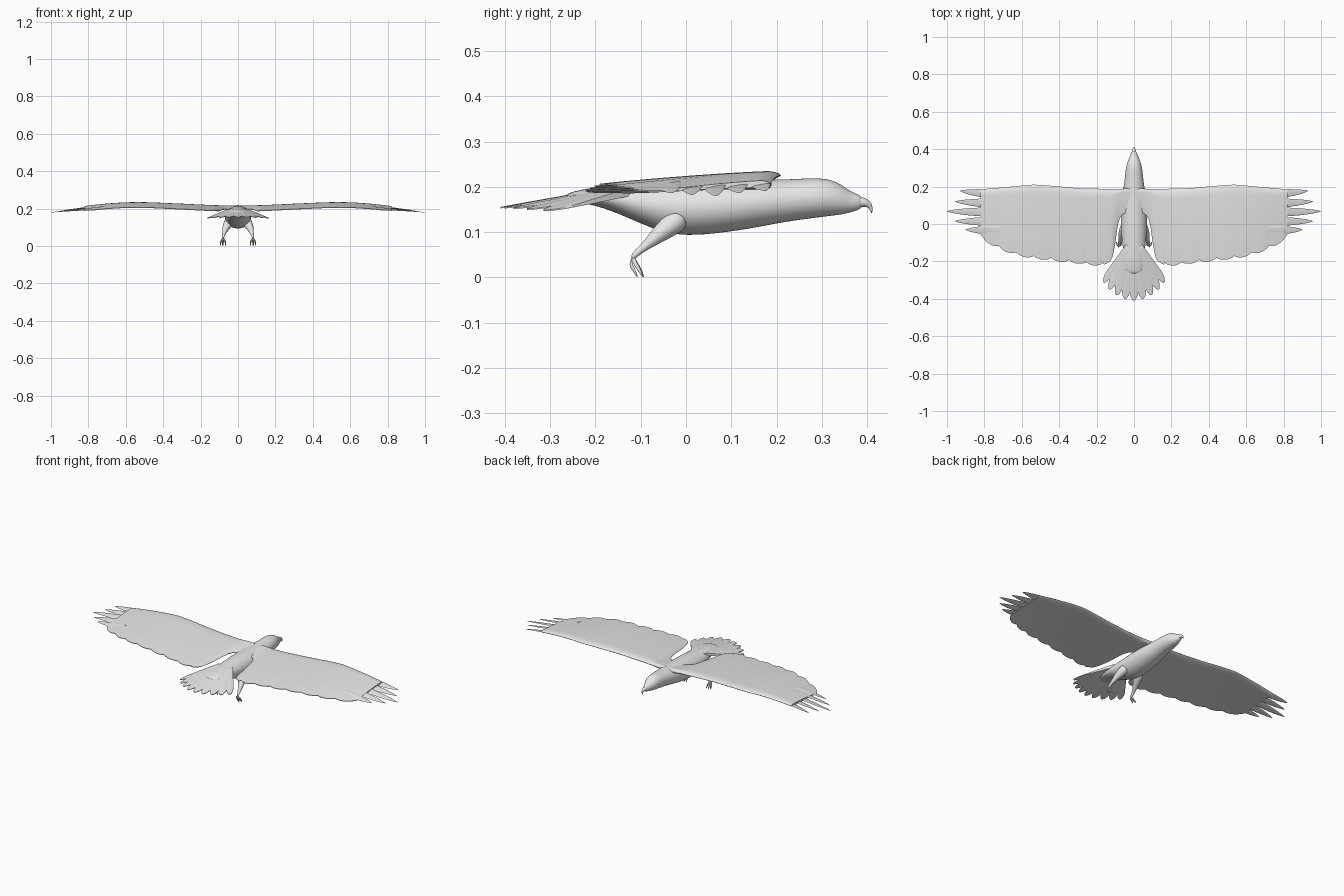
import bpy, bmesh
from math import sin, cos, pi, sqrt, radians
from mathutils import Vector

cube = bpy.data.objects.get("Cube")
if cube:
    bpy.data.objects.remove(cube, do_unlink=True)

plumage = bpy.data.materials.new("pale_grey")
plumage.use_nodes = True
GREY = (0.8, 0.8, 0.8, 1)
plumage.diffuse_color = GREY
plumage.node_tree.nodes["Principled BSDF"].inputs["Base Color"].default_value = GREY


def curve(points, t):
    """Smoothly interpolate (t, value) pairs with a monotone-ish cubic."""
    if t <= points[0][0]:
        return points[0][1]
    slopes = [(b[1] - a[1]) / (b[0] - a[0]) for a, b in zip(points, points[1:])]
    for i, (a, b) in enumerate(zip(points, points[1:])):
        if t <= b[0]:
            w = b[0] - a[0]
            m0 = (slopes[max(i - 1, 0)] + slopes[i]) / 2
            m1 = (slopes[i] + slopes[min(i + 1, len(slopes) - 1)]) / 2
            s = (t - a[0]) / w
            return (a[1] * (1 + 2 * s) * (1 - s) ** 2 + m0 * w * s * (1 - s) ** 2
                    + b[1] * s * s * (3 - 2 * s) + m1 * w * s * s * (s - 1))
    return points[-1][1]


def loft(name, rings, mirror=False, subdivide=0):
    """Skin a list of closed rings and cap both ends."""
    bm = bmesh.new()
    loops = [[bm.verts.new(p) for p in ring] for ring in rings]
    n = len(loops[0])
    for a, b in zip(loops, loops[1:]):
        for i in range(n):
            j = (i + 1) % n
            bm.faces.new((a[i], a[j], b[j], b[i]))
    bm.faces.new(loops[0])
    bm.faces.new(loops[-1])
    bmesh.ops.recalc_face_normals(bm, faces=bm.faces)
    mesh = bpy.data.meshes.new(name)
    bm.to_mesh(mesh)
    bm.free()
    mesh.materials.append(plumage)
    obj = bpy.data.objects.new(name, mesh)
    bpy.context.collection.objects.link(obj)
    if mirror:
        obj.modifiers.new("mirror", "MIRROR").use_mirror_merge = False
    if subdivide:
        mod = obj.modifiers.new("subdivision", "SUBSURF")
        mod.levels = mod.render_levels = subdivide
    bpy.ops.object.select_all(action="DESELECT")
    obj.select_set(True)
    bpy.context.view_layer.objects.active = obj
    bpy.ops.object.shade_smooth_by_angle(angle=radians(60))
    return obj


def tube(name, path, mirror=False):
    """Tapered round tube through (x, y, z, radius) points."""
    pts = [Vector(p[:3]) for p in path]
    rings = []
    for i, p in enumerate(pts):
        tangent = pts[min(i + 1, len(pts) - 1)] - pts[max(i - 1, 0)]
        q = tangent.to_track_quat("Z", "Y")
        rings.append([p + q @ Vector((cos(k * pi / 4), sin(k * pi / 4), 0)) * path[i][3]
                      for k in range(8)])
    return loft(name, rings, mirror, 2)


# Body and head: (y, bottom, top, half width)
STATIONS = [(-0.27, 0.170, 0.186, 0.045), (-0.20, 0.161, 0.200, 0.053),
            (-0.13, 0.133, 0.206, 0.058), (-0.06, 0.101, 0.211, 0.067),
            (0.00, 0.091, 0.215, 0.070), (0.08, 0.098, 0.216, 0.069),
            (0.16, 0.111, 0.216, 0.062), (0.22, 0.123, 0.216, 0.051),
            (0.28, 0.131, 0.220, 0.046), (0.32, 0.136, 0.217, 0.039),
            (0.345, 0.139, 0.204, 0.030), (0.365, 0.144, 0.188, 0.020),
            (0.392, 0.152, 0.180, 0.011)]
body_rings = []
for y, low, high, half in STATIONS:
    mid, tall = (low + high) / 2, (high - low) / 2
    body_rings.append([(half * 1.03 * cos(k * pi / 8), y, mid + tall * 1.02 * sin(k * pi / 8))
                       for k in range(16)])
loft("body", body_rings, subdivide=2)

# Hooked beak
tube("beak", [(0, 0.36, 0.166, 0.017), (0, 0.385, 0.167, 0.013), (0, 0.402, 0.164, 0.009),
              (0, 0.409, 0.154, 0.005), (0, 0.410, 0.141, 0.001)])

# Wings: chord sections swept outward, with a scalloped trailing edge
LEADING = [(0, 0.19), (0.1, 0.188), (0.3, 0.192), (0.45, 0.205), (0.54, 0.21), (0.65, 0.2), (0.84, 0.184)]
TRAILING = [(0, 0.05), (0.07, 0.04), (0.085, 0.0), (0.1, -0.10), (0.115, -0.175), (0.14, -0.207),
            (0.2, -0.222), (0.3, -0.212), (0.45, -0.195), (0.58, -0.178), (0.7, -0.142), (0.8, -0.088), (0.84, -0.05)]
HEIGHT = [(0, 0.204), (0.15, 0.209), (0.35, 0.219), (0.55, 0.226), (0.7, 0.219), (0.85, 0.203), (1, 0.187)]
CHORD = [0, 0.01, 0.03, 0.07, 0.13, 0.22, 0.34, 0.48, 0.62, 0.76, 0.88, 0.96, 1]


def blade(u, thick):
    """Half thickness along a chord, rounded in front and thin behind."""
    return thick * min(1, sqrt(u / 0.07)) * (1 - u) ** 0.8 + 0.0015 * min(1, u * 20)


wing_rings = []
for i in range(161):
    x = 0.015 + 0.805 * (i / 160) ** 1.15
    front, back = curve(LEADING, x), curve(TRAILING, x)
    if x > 0.16:
        back += 0.016 * (1 - abs(sin((x - 0.16) * pi / 0.094)) ** 0.7)
    thick = 0.011 - 0.005 * x
    ring = []
    for side, order in ((1, CHORD[::-1]), (-1, CHORD[1:])):
        for u in order:
            drop = 0.02 * u ** 1.5 * min(1, (front - back) / 0.3)
            ring.append((x, front + (back - front) * u,
                         curve(HEIGHT, x) - drop + side * blade(u, thick)))
    wing_rings.append(ring)
loft("wings", wing_rings, mirror=True)

# Spread flight feathers at the wing tips: (base y, tip x, tip y)
for n, (base, tip_x, tip_y) in enumerate([(0.162, 0.93, 0.177), (0.112, 0.957, 0.120), (0.064, 1.0, 0.068),
                                          (0.014, 0.957, 0.015), (-0.034, 0.90, -0.030)]):
    rings = []
    for i in range(15):
        s = i / 14
        x = 0.72 + (tip_x - 0.72) * s
        y = base + (tip_y - base) * s * s
        width = 0.024 * (1 - s ** 2.2) ** 0.8 + 0.001
        z = curve(HEIGHT, x) - 0.003 - 0.002 * n
        rings.append([(x, y + width * cos(a), z + 0.18 * width * cos(a) + 0.0035 * (1.1 - s) * sin(a))
                      for a in (k * pi / 6 for k in range(12))])
    loft(f"wing_tip_feather_{n + 1}", rings, mirror=True)

# Tail: radial sections fanned around a pivot, with a notched rim
tail_rings = []
SPREAD, LOBES = radians(36), 9
for i in range(145):
    t = -1 + i / 72
    angle = t * SPREAD
    reach = 0.36 - 0.062 * abs(t) ** 1.6 - 0.042 * (1 - abs(cos(t * LOBES * pi / 2)) ** 0.8)
    ring = []
    for side, order in ((1, CHORD[::-1]), (-1, CHORD[1:])):
        for u in order:
            r = 0.07 + (reach - 0.07) * u
            z = 0.197 - 0.043 * (r - 0.07) / 0.29 - 0.016 * t * t * r / 0.28
            ring.append((r * sin(angle), -0.05 - r * cos(angle), z + side * blade(u, 0.008)))
    tail_rings.append(ring)
loft("tail", tail_rings)

# Legs and clawed feet
tube("legs", [(0.045, -0.005, 0.135, 0.028), (0.056, -0.035, 0.115, 0.027), (0.066, -0.062, 0.093, 0.020),
              (0.073, -0.084, 0.074, 0.012), (0.078, -0.105, 0.057, 0.008), (0.080, -0.120, 0.043, 0.007),
              (0.080, -0.116, 0.036, 0.005)], mirror=True)
for name, dx, dy in (("inner", -0.014, 0), ("middle", 0, 0.002), ("outer", 0.014, 0), ("hind", 0.003, -0.012)):
    tube(f"{name}_toes", [(0.080, -0.118, 0.044, 0.005), (0.080 + dx * 0.7, -0.112 + dy, 0.030, 0.005),
                          (0.080 + dx, -0.102 + dy, 0.015, 0.004), (0.080 + dx, -0.095 + dy, 0.0, 0.001)], mirror=True)
